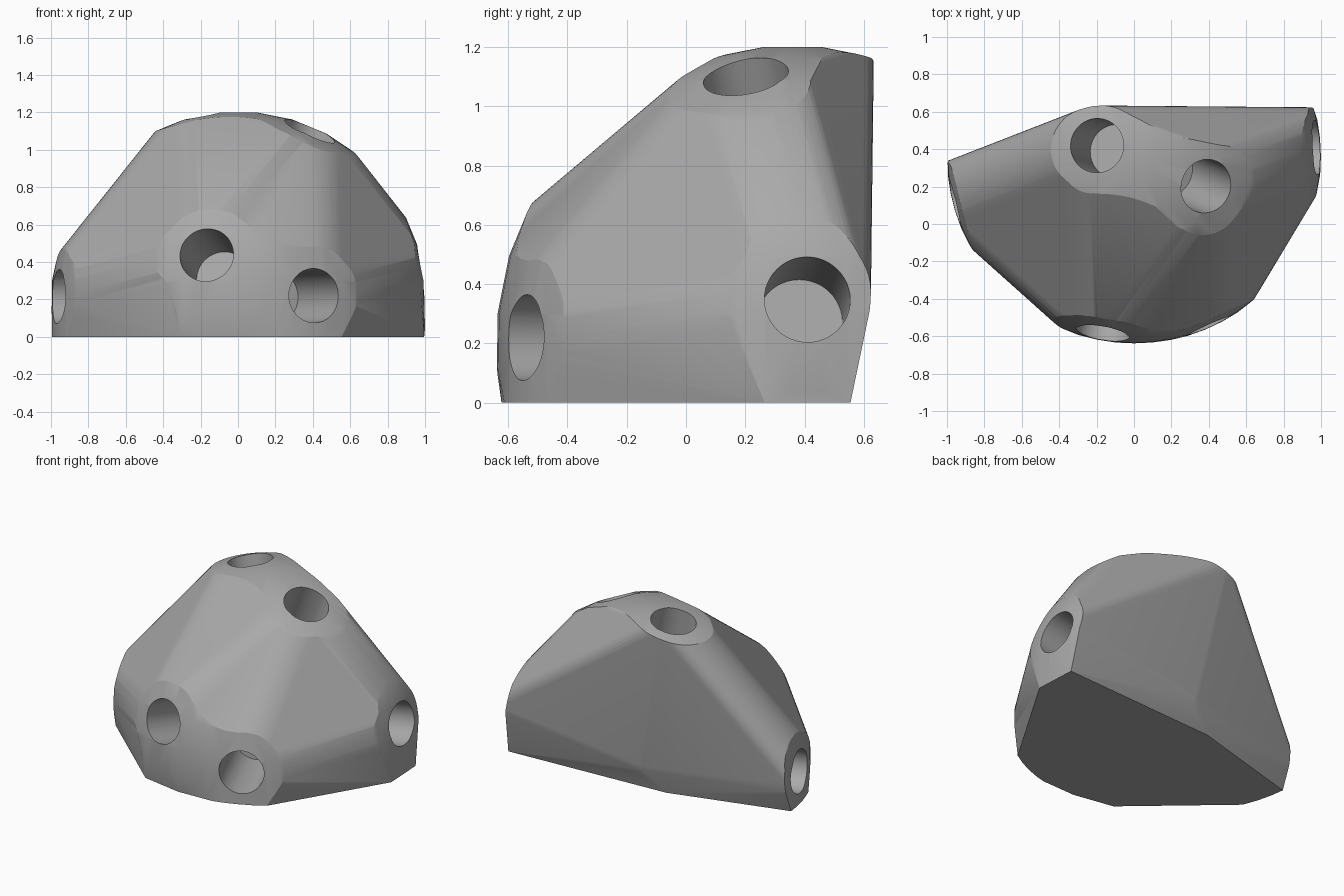
import bpy, bmesh
from math import radians, sin, cos, pi, sqrt
from mathutils import Vector

cube = bpy.data.objects.get("Cube")
if cube:
    bpy.data.objects.remove(cube, do_unlink=True)

UP = Vector((0, 0, 1))
HUB = Vector((0, 0.36, 0.205))
REACH, TUBE, BORE, FLOOR = 1.0, 0.214, 0.145, 0.46
SIDES = 48

grey = bpy.data.materials.new("mid grey")
grey.use_nodes = True
grey.diffuse_color = (0.4, 0.4, 0.4, 1)
grey.node_tree.nodes["Principled BSDF"].inputs["Base Color"].default_value = (0.4, 0.4, 0.4, 1)

# Socket directions from the hub
sockets = {
    "front": Vector((-0.17, -0.957, 0.235)),
    "front_left": Vector((0.41, -0.912, 0.015)),
    "left": Vector((0.988, 0.05, 0.145)),
    "upper_left": Vector((0.39, -0.16, 0.907)),
    "top": Vector((-0.2, 0.06, 0.978)),
    "right": Vector((-0.97, -0.24, 0.01)),
}


def ring(center, axis, radius, sides=SIDES):
    turn = axis.to_track_quat('Z', 'Y')
    return [center + turn @ Vector((radius * cos(2 * pi * i / sides), radius * sin(2 * pi * i / sides), 0))
            for i in range(sides)]


def hull(name, points):
    bm = bmesh.new()
    for p in points:
        bm.verts.new(p)
    result = bmesh.ops.convex_hull(bm, input=bm.verts)
    loose = {v for v in result["geom_interior"] + result["geom_unused"]
             if isinstance(v, bmesh.types.BMVert)}
    bmesh.ops.delete(bm, geom=list(loose), context='VERTS')
    bmesh.ops.dissolve_limit(bm, angle_limit=radians(0.1), verts=bm.verts, edges=bm.edges)
    bmesh.ops.recalc_face_normals(bm, faces=bm.faces)
    mesh = bpy.data.meshes.new(name)
    bm.to_mesh(mesh)
    bm.free()
    mesh.materials.append(grey)
    obj = bpy.data.objects.new(name, mesh)
    bpy.context.collection.objects.link(obj)
    return obj


def boolean(target, cutter, operation):
    cutter.hide_render = True
    mod = target.modifiers.new(cutter.name, 'BOOLEAN')
    mod.object, mod.operation, mod.solver = cutter, operation, 'EXACT'
    bpy.context.view_layer.objects.active = target
    bpy.ops.object.modifier_apply(modifier=mod.name)
    bpy.data.objects.remove(cutter, do_unlink=True)


# Body: hull of all tubes, with a narrow foot under each low tube
points = [Vector((-0.19, 0.49, 0))]
for axis in sockets.values():
    axis.normalize()
    end = HUB + axis * REACH
    points += ring(HUB, axis, TUBE) + ring(end, axis, TUBE)
    if axis.z < 0.5:
        side = axis.cross(UP).normalized() * BORE
        points += [Vector((p.x, p.y, 0)) for p in (end + side, end - side)]
body = hull("connector_body", points)

# Trim to a dome standing on a straight round wall
dome = [p for k in range(8) for p in ring(
    HUB + UP * cos(radians(5.625 + 11.25 * k)), UP, sin(radians(5.625 + 11.25 * k)), 64)]
dome += ring(Vector((HUB.x, HUB.y, 0)), UP, 1.0, 64)
boolean(body, hull("dome_cutter", dome), 'INTERSECT')

# Blind socket holes
for name, axis in sockets.items():
    cutter = hull(name + "_hole_cutter", ring(HUB + axis * FLOOR, axis, BORE)
                  + ring(HUB + axis * 1.2, axis, BORE))
    boolean(body, cutter, 'DIFFERENCE')

bpy.ops.object.select_all(action='DESELECT')
body.select_set(True)
bpy.context.view_layer.objects.active = body
bpy.ops.object.shade_smooth_by_angle(angle=radians(20))
